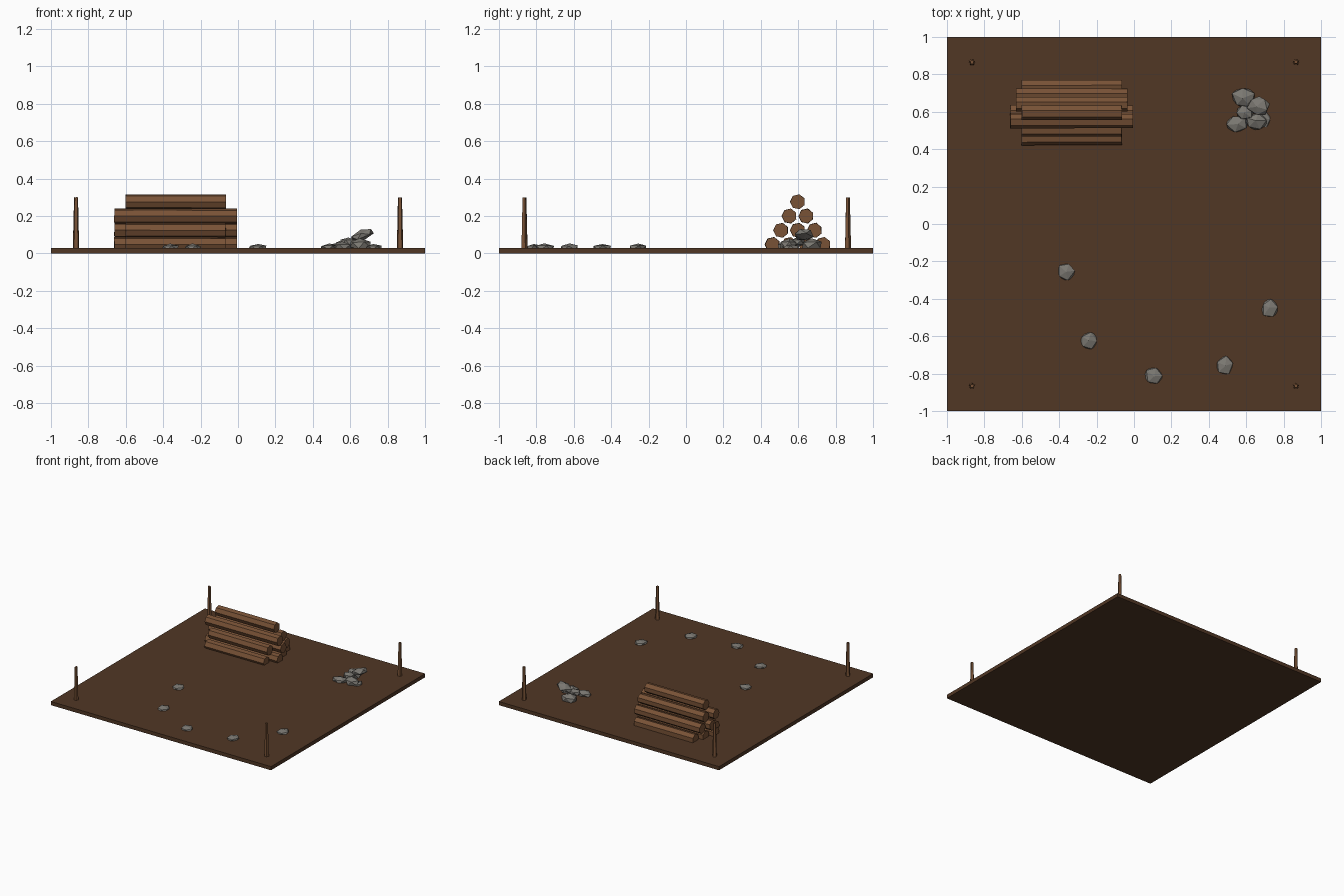
import bpy, bmesh, math, random
from mathutils import Matrix, Vector

random.seed(4)
cube = bpy.data.objects.get("Cube")
if cube:
    bpy.data.objects.remove(cube, do_unlink=True)


def material(name, rgb):
    m = bpy.data.materials.new(name)
    m.use_nodes = True
    m.diffuse_color = (*rgb, 1)
    m.node_tree.nodes["Principled BSDF"].inputs["Base Color"].default_value = (*rgb, 1)
    return m


EARTH = material("dark earth", (0.082, 0.038, 0.018))
WOOD = material("brown wood", (0.19, 0.085, 0.037))
STONE = material("grey stone", (0.2, 0.19, 0.17))


def finish(bm, name, mat):
    mesh = bpy.data.meshes.new(name)
    bm.to_mesh(mesh)
    bm.free()
    mesh.materials.append(mat)
    ob = bpy.data.objects.new(name, mesh)
    bpy.context.collection.objects.link(ob)
    return ob


def jitter(bm, amount):
    for v in bm.verts:
        v.co += Vector([random.uniform(-amount, amount) for _ in range(3)])


def cylinder(name, sides, r1, r2, length, matrix, rough):
    bm = bmesh.new()
    bmesh.ops.create_cone(bm, cap_ends=True, segments=sides,
                          radius1=r1, radius2=r2, depth=length)
    jitter(bm, rough)
    bm.transform(matrix)
    return finish(bm, name, WOOD)


def rock(name, x, y, z, rx, ry, rz, turn, tilt=0):
    bm = bmesh.new()
    bmesh.ops.create_icosphere(bm, subdivisions=1, radius=1)
    jitter(bm, 0.1)
    bm.transform(Matrix.Translation((x, y, z)) @ Matrix.Rotation(tilt, 4, 'Y')
                 @ Matrix.Diagonal((rx, ry, rz, 1)) @ Matrix.Rotation(turn, 4, 'Z'))
    finish(bm, name, STONE)


# Ground slab
bm = bmesh.new()
bmesh.ops.create_cube(bm, size=1)
bm.transform(Matrix.Translation((0, 0, 0.015)) @ Matrix.Diagonal((2, 2, 0.03, 1)))
finish(bm, "ground_slab", EARTH)

# Tapered corner posts
for side, sx in (("left", 1), ("right", -1)):
    for end, sy in (("front", -1), ("back", 1)):
        cylinder(f"{end}_{side}_post", 5, 0.018, 0.011, 0.28,
                 Matrix.Translation((0.865 * sx, 0.865 * sy, 0.16)), 0.0005)

# Stacked logs, bottom row first, with alternating lengths
SHORT, MID, LONG = 0.535, 0.595, 0.655
rows = [(SHORT, LONG, MID, SHORT), (SHORT, LONG, MID), (LONG, MID), (SHORT,)]
for r, row in enumerate(rows):
    for i, length in enumerate(row):
        y = 0.597 + (i - (len(row) - 1) / 2) * 0.09
        place = (Matrix.Translation((-0.333, y, 0.048 + 0.076 * r))
                 @ Matrix.Rotation(math.pi / 2, 4, 'Y')
                 @ Matrix.Rotation(math.pi / 7, 4, 'Z'))
        cylinder(f"log_{r + 1}_{i + 1}", 7, 0.041, 0.04, length, place, 0.001)

# Rock pile
rock("pile_rock_back", 0.585, 0.675, 0.045, 0.068, 0.062, 0.035, 0.3)
rock("pile_rock_top", 0.665, 0.63, 0.1, 0.068, 0.055, 0.028, 0.9, -0.35)
rock("pile_rock_front_right", 0.655, 0.55, 0.045, 0.065, 0.05, 0.034, 1.4)
rock("pile_rock_front_left", 0.55, 0.535, 0.035, 0.062, 0.046, 0.028, 2.0)
rock("pile_rock_middle", 0.59, 0.595, 0.06, 0.05, 0.042, 0.026, 0.6)
rock("pile_rock_low", 0.69, 0.56, 0.03, 0.045, 0.05, 0.02, 0.1)

# Scattered stones
spots = [(-0.365, -0.255), (-0.24, -0.625), (0.105, -0.81), (0.485, -0.755), (0.725, -0.45)]
for i, (x, y) in enumerate(spots):
    rock(f"scattered_stone_{i + 1}", x, y, 0.031, 0.051, 0.053, 0.021, i * 1.3)
